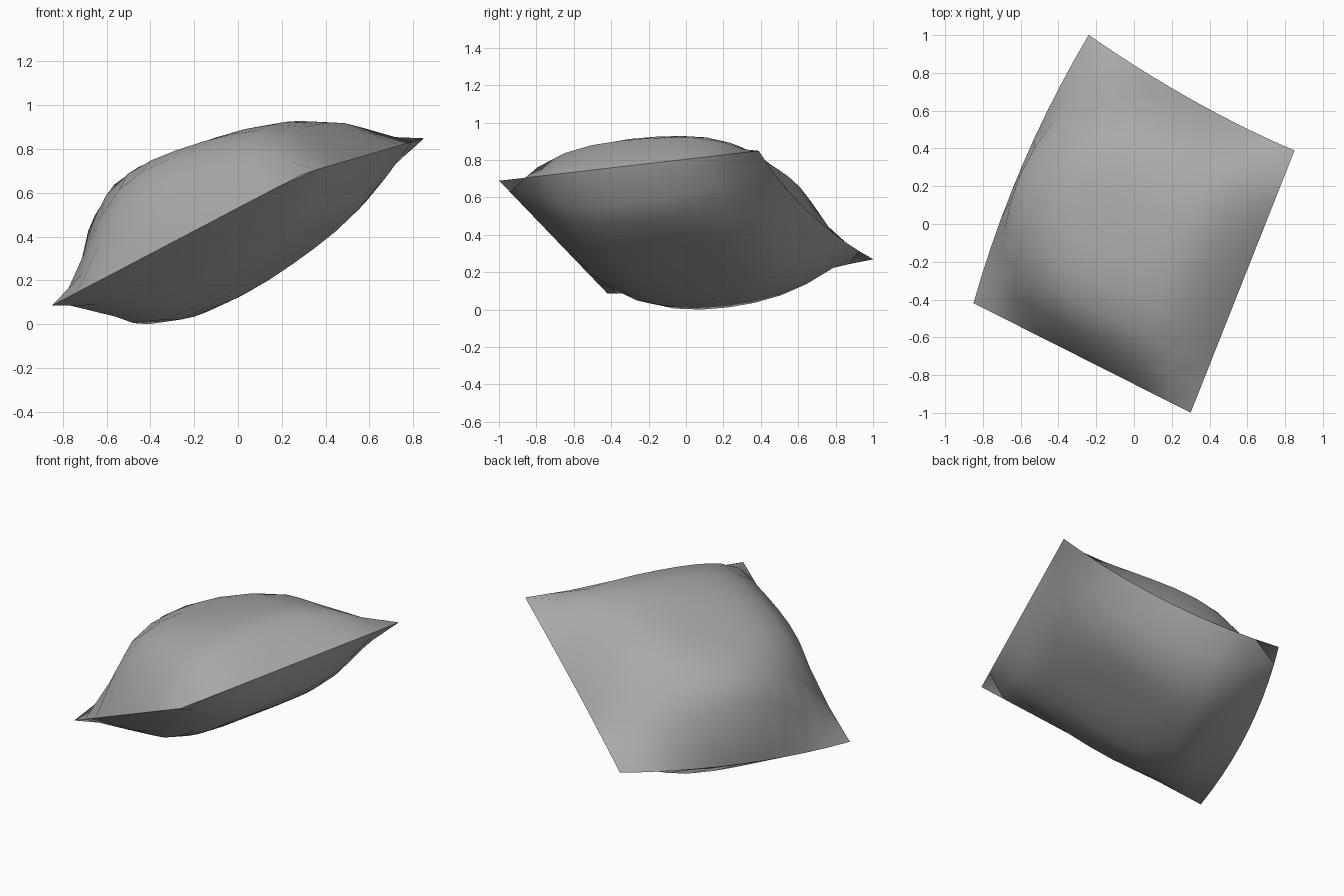
import bpy
import bmesh
import math
from mathutils import Vector

old = bpy.data.objects.get("Cube")
if old:
    bpy.data.objects.remove(old, do_unlink=True)

# Grey cloth
cloth = bpy.data.materials.new("grey cloth")
cloth.use_nodes = True
grey = (0.4, 0.4, 0.4, 1)
cloth.diffuse_color = grey
cloth.node_tree.nodes["Principled BSDF"].inputs["Base Color"].default_value = grey

# Tilted rest plane of the cushion: centre, half width, half length, corner skew
CENTRE = Vector((0.015, -0.007, 0.464))
WIDE = Vector((0.56, -0.298, 0.296))
LONG = Vector((0.29, 0.702, 0.086))
SKEW = Vector((-0.015, -0.008, -0.006))
NORMAL = WIDE.cross(LONG).normalized()


def puff(s, t, power, pinch):
    """Boxy swelling that dies away at the seam and pinches at the corners."""
    across = max(0, 1 - s ** 4) ** 0.6
    along = max(0, 1 - t ** 4) ** power
    return across * along * math.exp(-pinch * (s * t) ** 2)


def add_sheet(bm, side):
    """One cloth panel: side is 1 for the upper and -1 for the lower."""
    verts = bmesh.ops.create_grid(bm, x_segments=10, y_segments=10, size=1)["verts"]
    for v in verts:
        s, t = v.co.x, v.co.y
        if side > 0:
            height = 0.39 * (1 - 0.25 * s - 0.12 * t) * puff(s, t, 0.9, 1.6 - 1.4 * s)
        else:
            height = -0.265 * (1 - 0.3 * s) * puff(s, t, 1.2, 1.1)
        # The back seam sags inward and down, the low side seam bows out
        sag = (1 - s * s) * max(0, t) ** 2
        bow = (1 - t * t) * max(0, -s) ** 4
        v.co = (CENTRE + (s - 0.08 * bow) * WIDE + (t - 0.05 * sag) * LONG
                + s * t * SKEW + (height - 0.04 * sag) * NORMAL)
    if side < 0:
        faces = list({f for v in verts for f in v.link_faces})
        bmesh.ops.reverse_faces(bm, faces=faces)
    return [v for v in verts if v.is_boundary]


# Cushion: two panels joined along a crisp seam
bm = bmesh.new()
rim = add_sheet(bm, 1)
add_sheet(bm, -1)
seam = list({e for v in rim for e in v.link_edges if e.is_boundary})
bmesh.ops.remove_doubles(bm, verts=bm.verts, dist=0.0005)
for face in bm.faces:
    face.smooth = True
for edge in seam:
    if edge.is_valid:
        edge.smooth = False
lowest = min(v.co.z for v in bm.verts)
bmesh.ops.translate(bm, verts=bm.verts, vec=(0, 0, -lowest))
mesh = bpy.data.meshes.new("cushion")
bm.to_mesh(mesh)
bm.free()
mesh.materials.append(cloth)
cushion = bpy.data.objects.new("cushion", mesh)
bpy.context.collection.objects.link(cushion)
